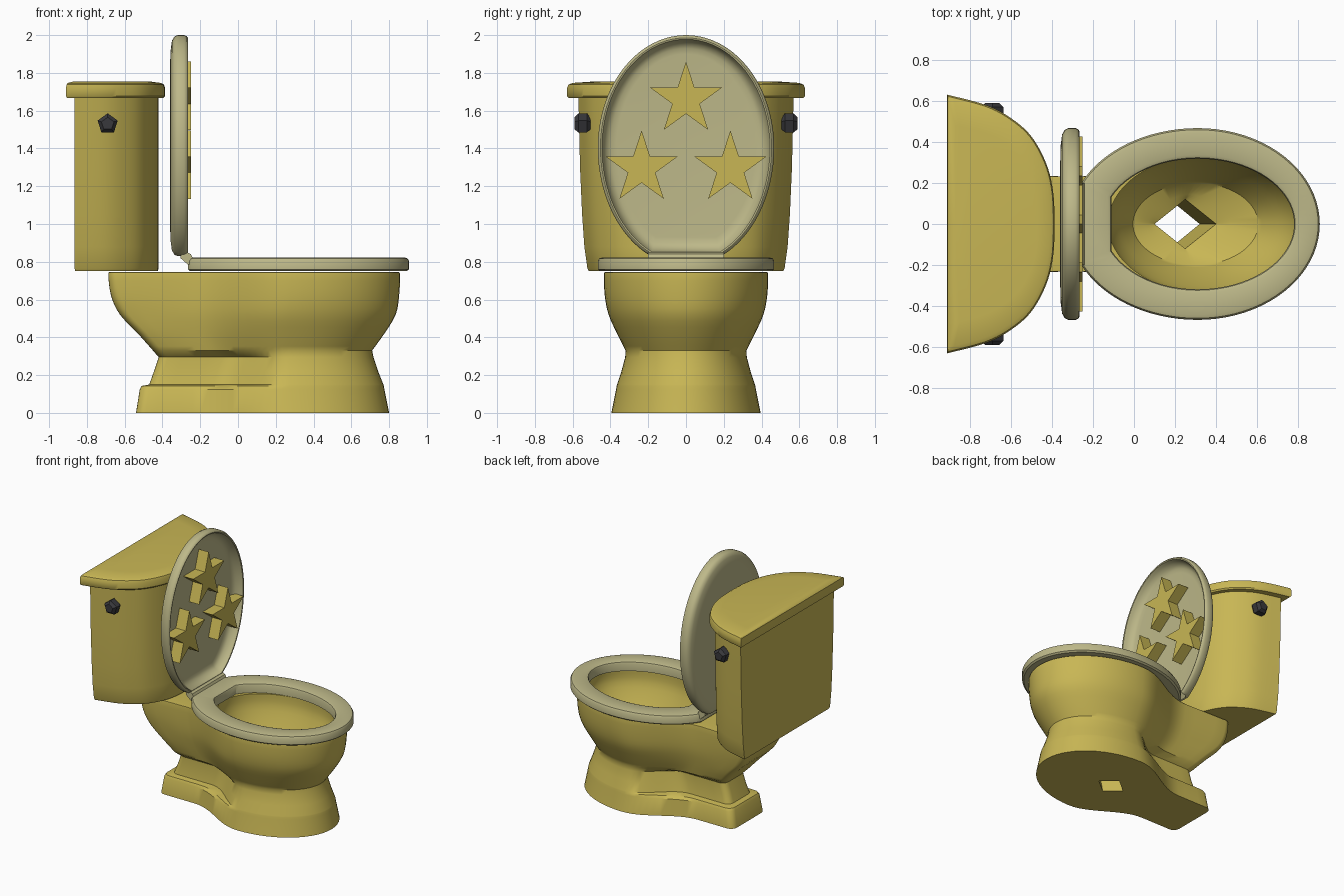
import bpy, bmesh
from math import sin, cos, pi, acos, radians

if "Cube" in bpy.data.objects:
    bpy.data.objects.remove(bpy.data.objects["Cube"])


def material(name, rgb):
    m = bpy.data.materials.new(name)
    m.diffuse_color = (*rgb, 1)
    m.use_nodes = True
    m.node_tree.nodes["Principled BSDF"].inputs["Base Color"].default_value = m.diffuse_color
    return m


GOLD = material("gold", (0.58, 0.47, 0.09))
CREAM = material("cream", (0.51, 0.48, 0.25))
DARK = material("dark", (0.04, 0.04, 0.045))


def loft(name, rings, mat, ring_closed=False, smooth=35):
    """Skin equal-length rings; cap the ends, or join last ring to first."""
    bm = bmesh.new()
    vs = [[bm.verts.new(p) for p in r] for r in rings]
    n = len(vs[0])
    pairs = list(zip(vs, vs[1:])) + ([(vs[-1], vs[0])] if ring_closed else [])
    for a, b in pairs:
        for i in range(n):
            j = (i + 1) % n
            bm.faces.new((a[i], a[j], b[j], b[i]))
    if not ring_closed:
        bm.faces.new(vs[0])
        bm.faces.new(vs[-1])
    bmesh.ops.recalc_face_normals(bm, faces=bm.faces)
    me = bpy.data.meshes.new(name)
    bm.to_mesh(me)
    bm.free()
    me.materials.append(mat)
    if smooth:
        me.polygons.foreach_set("use_smooth", [True] * len(me.polygons))
        me.set_sharp_from_angle(angle=radians(smooth))
    ob = bpy.data.objects.new(name, me)
    bpy.context.collection.objects.link(ob)
    return ob


def spline(pts, n):
    """Catmull-Rom through tuples of any size."""
    out = []
    for i in range(len(pts) - 1):
        p0, p1, p2 = pts[max(i - 1, 0)], pts[i], pts[i + 1]
        p3 = pts[min(i + 2, len(pts) - 1)]
        for k in range(n):
            t = k / n
            out.append(tuple(
                0.5 * (2 * b + (c - a) * t + (2 * a - 5 * b + 4 * c - d) * t * t
                       + (3 * b - a - 3 * c + d) * t ** 3)
                for a, b, c, d in zip(p0, p1, p2, p3)))
    return out + [pts[-1]]


def mirrored(half):
    """Half outline (ends on the axis) to a full loop."""
    return half + [(x, -y) for x, y in half[-2:0:-1]]


# ---- bowl and pedestal: outside, rim, basin and drain in one skin ----
F, M, R, C = 14, 12, 4, 5          # points on front, waist, rear side, corner


def body_ring(z, xf, xc, w, wx, ww, xr, wr):
    h = [(xc + (xf - xc) * cos(pi / 2 * i / F), w * sin(pi / 2 * i / F)) for i in range(F)]
    for i in range(M):
        t = i / M
        h.append((xc + (wx - xc) * t, ww + (w - ww) * (0.5 + 0.5 * cos(pi * t))))
    c = 0.05
    for i in range(R):
        t = i / R
        h.append((wx + (xr + c - wx) * t, ww + (wr - ww) * t))
    for i in range(C + 1):
        a = pi / 2 * i / C
        h.append((xr + c - c * sin(a), wr - c + c * cos(a)))
    h.append((xr, 0))
    return [(x, y, z) for x, y in mirrored(h)]


HALF = F + M + R + C + 1


def basin_ring(z, cx, a, b, p=2):
    h = []
    for i in range(HALF + 1):
        t = pi / 2 * i / F if i < F else pi / 2 * (1 + (i - F) / (HALF - F))
        c, s = cos(t), max(sin(t), 0)
        x = abs(c) ** (2 / p) * (1 if c > 0 else -1)
        h.append((cx + a * x, b * s ** (2 / p) if 0 < i < HALF else 0))
    return [(x, y, z) for x, y in mirrored(h)]


foot = [(0, .80, .27, .395, -.24, .20, -.54, .20),
        (.125, .775, .27, .37, -.24, .19, -.52, .19),
        (.143, .772, .27, .367, -.20, .18, -.51, .18),
        (.15, .77, .27, .365, -.13, .14, -.47, .14),
        (.22, .742, .27, .342, -.11, .13, -.445, .13),
        (.295, .717, .27, .322, -.08, .13, -.42, .13)]
upper = [(.33, .71, .27, .32, -.16, .18, -.45, .17),
         (.42, .775, .27, .365, -.22, .20, -.53, .20),
         (.52, .835, .27, .41, -.25, .22, -.625, .22),
         (.62, .853, .28, .43, -.27, .228, -.672, .235),
         (.73, .858, .28, .435, -.28, .23, -.687, .24),
         (.745, .85, .28, .427, -.28, .225, -.68, .232)]
basin = [(.745, .335, .46, .33), (.66, .335, .46, .325), (.55, .325, .42, .285),
         (.45, .312, .36, .24), (.37, .30, .305, .20)]
rings = [body_ring(*l) for l in foot + spline(upper, 3)]
rings += [basin_ring(*l) for l in spline(basin, 3)]
rings += [basin_ring(.335, .27, .20, .145, 1.6), basin_ring(.31, .25, .15, .12, 1),
          basin_ring(0, .21, .11, .09, 1)]
loft("bowl", rings, GOLD, ring_closed=True)


# ---- seat and cover share an egg outline with a cut-off hinge end ----
def egg(af, w, ar, cut, d=0):
    af, w, ar, cut = af - d, w - d, ar - d, cut - d
    end = acos(cut / ar)
    h = [(af * cos(pi / 2 * i / 20), w * sin(pi / 2 * i / 20)) for i in range(20)]
    for i in range(17):
        t = pi / 2 + (pi / 2 - end) * i / 16
        h.append((ar * cos(t), w * sin(t)))
    h.append((-cut, 0))
    return mirrored(h)


OUTER = (.595, .467, .627, .575)
HOLE = (.47, .318, .46, .42)
seat_profile = [(.75, OUTER, .012), (.76, OUTER, 0), (.805, OUTER, 0), (.818, OUTER, .008),
                (.823, OUTER, .025), (.823, HOLE, -.02), (.817, HOLE, -.005),
                (.805, HOLE, 0), (.75, HOLE, 0)]
loft("seat", [[(x + .31, y, z) for x, y in egg(*s, d)] for z, s, d in seat_profile],
     CREAM, ring_closed=True)

cover_profile = [(-.36, .20), (-.358, .09), (-.35, .03), (-.337, .008), (-.32, 0), (-.285, 0),
                 (-.271, .006), (-.266, .014), (-.268, .022), (-.29, .03),
                 (-.318, .045), (-.332, .07), (-.335, .10)]
loft("cover", [[(x, y, u + 1.405) for u, y in egg(*OUTER, d)] for x, d in cover_profile], CREAM)

# ---- hinge bar between seat and cover ----
hinge = [(x, z) for x, z in [(-.305, .82), (-.30, .845), (-.275, .853), (-.25, .84),
                             (-.235, .81), (-.24, .785), (-.265, .785)]]
loft("hinge", [[(x, s * .2, z) for x, z in hinge] for s in (-1, 1)], CREAM)


# ---- stars on the cover ----
def star(name, cy, cz, r=.2):
    pts = []
    for i in range(10):
        q = r if i % 2 == 0 else r * .382
        pts.append((cy + q * sin(pi * i / 5), cz + q * cos(pi * i / 5)))
    loft(name, [[(x, y, z) for y, z in pts] for x in (-.345, -.25)], GOLD, smooth=0)


for i, (cy, cz) in enumerate([(0, 1.66), (-.235, 1.295), (.235, 1.295)]):
    star(f"star_{i + 1}", cy, cz)

# ---- tank and tank lid: flat back, bowed front ----
plan = spline([(1, 0), (.985, .25), (.92, .47), (.78, .68), (.59, .82), (.36, .92), (0, 1)], 5)
plan.append((0, 0))


def tank_ring(z, x0, x1, w):
    return [(x0 + (x1 - x0) * u, w * v, z) for u, v in mirrored(plan)]


loft("tank", [tank_ring(*l) for l in [
    (.752, -.862, -.425, .515), (.765, -.865, -.42, .522), (.88, -.865, -.42, .538),
    (1.05, -.865, -.42, .55), (1.3, -.865, -.42, .561), (1.69, -.865, -.42, .57)]], GOLD)
loft("tank_lid", [tank_ring(*l) for l in [
    (1.667, -.905, -.395, .622), (1.677, -.91, -.386, .63), (1.72, -.91, -.386, .63),
    (1.738, -.908, -.392, .622), (1.747, -.90, -.41, .60), (1.755, -.87, -.47, .48)]], GOLD)

# ---- five-sided knobs on both tank sides ----
for name, s in (("knob_front", -1), ("knob_back", 1)):
    loft(name, [[(-.69 + r * sin(2 * pi * i / 5), s * y, 1.53 + r * cos(2 * pi * i / 5))
                 for i in range(5)]
                for y, r in [(.505, .035), (.525, .056), (.57, .056), (.59, .035)]],
         DARK, smooth=0)
